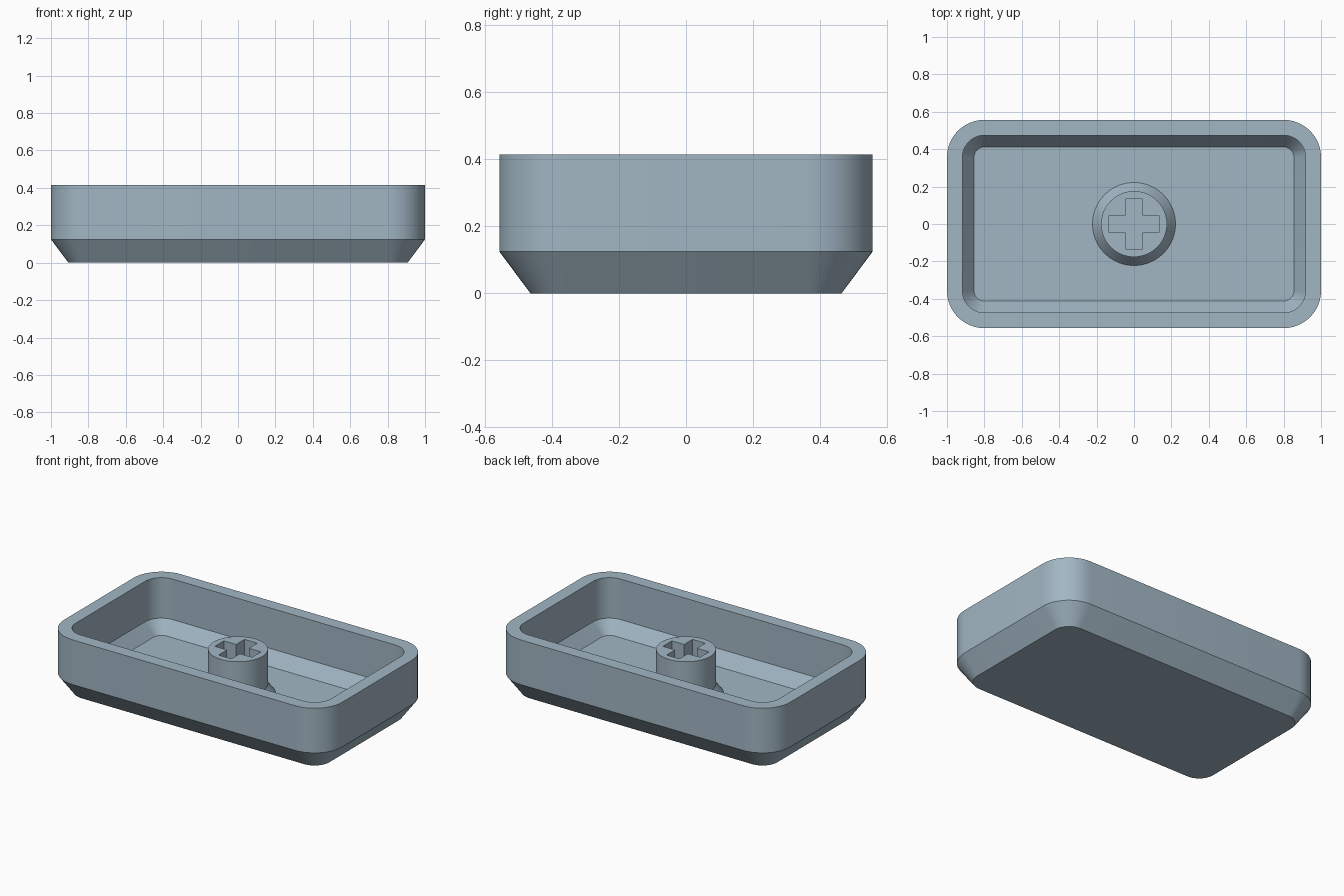
import bpy, bmesh, math

if "Cube" in bpy.data.objects:
    bpy.data.objects.remove(bpy.data.objects["Cube"])

FLOOR, STEM_TOP, RIM = 0.069, 0.356, 0.415
HALF_X, HALF_Y, RADIUS = 1.0, 0.557, 0.2

mat = bpy.data.materials.new("pale_blue_grey")
mat.diffuse_color = (0.36, 0.47, 0.55, 1)
mat.use_nodes = True
mat.node_tree.nodes["Principled BSDF"].inputs["Base Color"].default_value = mat.diffuse_color


def rounded_rect(inset, z, steps=12):
    """Rounded rectangle outline; the corner centres stay fixed while the radius shrinks."""
    r = RADIUS - inset
    pts = []
    for i, (sx, sy) in enumerate([(1, 1), (-1, 1), (-1, -1), (1, -1)]):
        for k in range(steps + 1):
            a = math.pi / 2 * (i + k / steps)
            pts.append((sx * (HALF_X - RADIUS) + r * math.cos(a),
                        sy * (HALF_Y - RADIUS) + r * math.sin(a), z))
    return pts


def circle(r, z, n=64):
    return [(r * math.cos(2 * math.pi * k / n), r * math.sin(2 * math.pi * k / n), z)
            for k in range(n)]


def cross(z, arm=0.133, half=0.046):
    """Plus-shaped outline: three corner points per quadrant, turned four times."""
    pts = []
    for q in range(4):
        c, s = [(1, 0), (0, 1), (-1, 0), (0, -1)][q]
        for x, y in [(arm, half), (half, half), (half, arm)]:
            pts.append((c * x - s * y, s * x + c * y, z))
    return pts


def add_ring(bm, pts):
    return [bm.verts.new(p) for p in pts]


def bridge(bm, a, b):
    n = len(a)
    for i in range(n):
        j = (i + 1) % n
        bm.faces.new((a[i], a[j], b[j], b[i]))


def ring_edges(bm, ring):
    return [bm.edges.get((ring[i - 1], ring[i])) for i in range(len(ring))]


def finish(bm, name):
    bmesh.ops.recalc_face_normals(bm, faces=bm.faces[:])
    mesh = bpy.data.meshes.new(name)
    bm.to_mesh(mesh)
    bm.free()
    obj = bpy.data.objects.new(name, mesh)
    bpy.context.collection.objects.link(obj)
    mesh.materials.append(mat)
    bpy.ops.object.select_all(action='DESELECT')
    obj.select_set(True)
    bpy.context.view_layer.objects.active = obj
    bpy.ops.object.shade_smooth_by_angle(angle=math.radians(30))
    return obj


# Tray shell: outer base, chamfer, wall, rim, then inner wall, chamfer and floor
bm = bmesh.new()
profile = [(0.093, 0), (0, 0.125), (0, RIM), (0.083, RIM), (0.083, 0.152), (0.145, FLOOR)]
rings = [add_ring(bm, rounded_rect(i, z)) for i, z in profile]
for a, b in zip(rings, rings[1:]):
    bridge(bm, a, b)
bm.faces.new(rings[0])
bm.faces.new(rings[-1])
finish(bm, "shell")

# Stem: flared foot, round post, and a cross-shaped socket down to the floor
bm = bmesh.new()
foot, neck, top = [add_ring(bm, circle(r, z)) for r, z in
                   [(0.222, FLOOR), (0.176, FLOOR + 0.062), (0.176, STEM_TOP)]]
socket_top, socket_base = add_ring(bm, cross(STEM_TOP)), add_ring(bm, cross(FLOOR))
bridge(bm, foot, neck)
bridge(bm, neck, top)
bridge(bm, socket_top, socket_base)
for outer, inner in [(top, socket_top), (foot, socket_base)]:
    bmesh.ops.triangle_fill(bm, use_beauty=True, use_dissolve=False, normal=(0, 0, 1),
                            edges=ring_edges(bm, outer) + ring_edges(bm, inner))
finish(bm, "stem")
